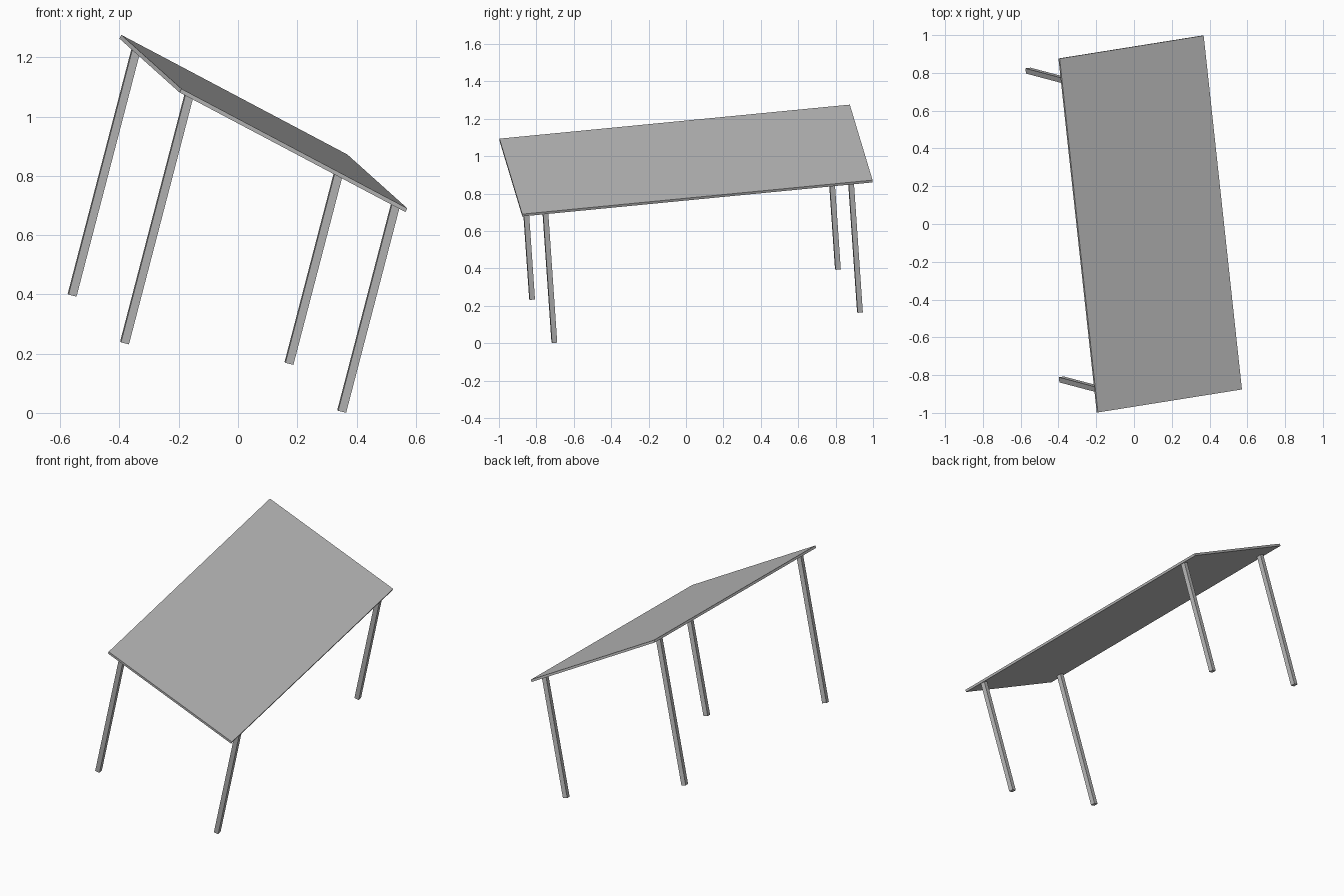
import bpy
import bmesh
from mathutils import Vector, Matrix

cube = bpy.data.objects.get("Cube")
if cube:
    bpy.data.objects.remove(cube, do_unlink=True)

# Single grey finish
grey = bpy.data.materials.new("plain grey")
grey.use_nodes = True
colour = (0.5, 0.5, 0.5, 1)
grey.diffuse_color = colour
grey.node_tree.nodes["Principled BSDF"].inputs["Base Color"].default_value = colour

# Directions: along the table, across the sloped top, and up the legs
along = Vector((-0.107, 0.989, 0.096)).normalized()
across = Vector((0.875, 0.14, -0.463))
across = (across - along * across.dot(along)).normalized()
normal = across.cross(along)
leg_up = Vector((0.26, -0.066, 1.0))
leg_up = (leg_up - along * leg_up.dot(along)).normalized()
leg_across = along.cross(leg_up)

TOP_CENTRE = Vector((0.089, 0.0, 0.983))
WIDTH, LENGTH, THICKNESS = 0.871, 1.893, 0.014
LEG = 0.028


def frame(x_axis, y_axis, z_axis, origin):
    m = Matrix((x_axis, y_axis, z_axis)).transposed().to_4x4()
    m.translation = origin
    return m


def add_box(name, size, matrix, edit=None):
    bm = bmesh.new()
    bmesh.ops.create_cube(bm, size=1, matrix=matrix @ Matrix.Diagonal((*size, 1)))
    if edit:
        edit(bm)
    mesh = bpy.data.meshes.new(name)
    bm.to_mesh(mesh)
    bm.free()
    mesh.materials.append(grey)
    obj = bpy.data.objects.new(name, mesh)
    bpy.context.collection.objects.link(obj)
    return obj


# Table top
add_box("table_top", (WIDTH, LENGTH, THICKNESS),
        frame(across, along, normal, TOP_CENTRE - normal * THICKNESS / 2))

# Legs, each cut on the slope so it meets the underside of the top
feet = {
    "back_right_leg": (-0.56, 0.812, 0.397),
    "front_right_leg": (-0.383, -0.823, 0.236),
    "back_left_leg": (0.172, 0.93, 0.167),
    "front_left_leg": (0.35, -0.704, 0.005),
}
joint = TOP_CENTRE - normal * THICKNESS * 0.8
for name, foot in feet.items():
    foot = Vector(foot)

    def meet_top(bm):
        for v in bm.verts:
            if (v.co - foot).dot(leg_up) > LEG:
                v.co += leg_up * ((joint - v.co).dot(normal) / leg_up.dot(normal))

    height = 0.5
    add_box(name, (LEG, LEG, height),
            frame(leg_across, along, leg_up, foot + leg_up * height / 2), meet_top)
